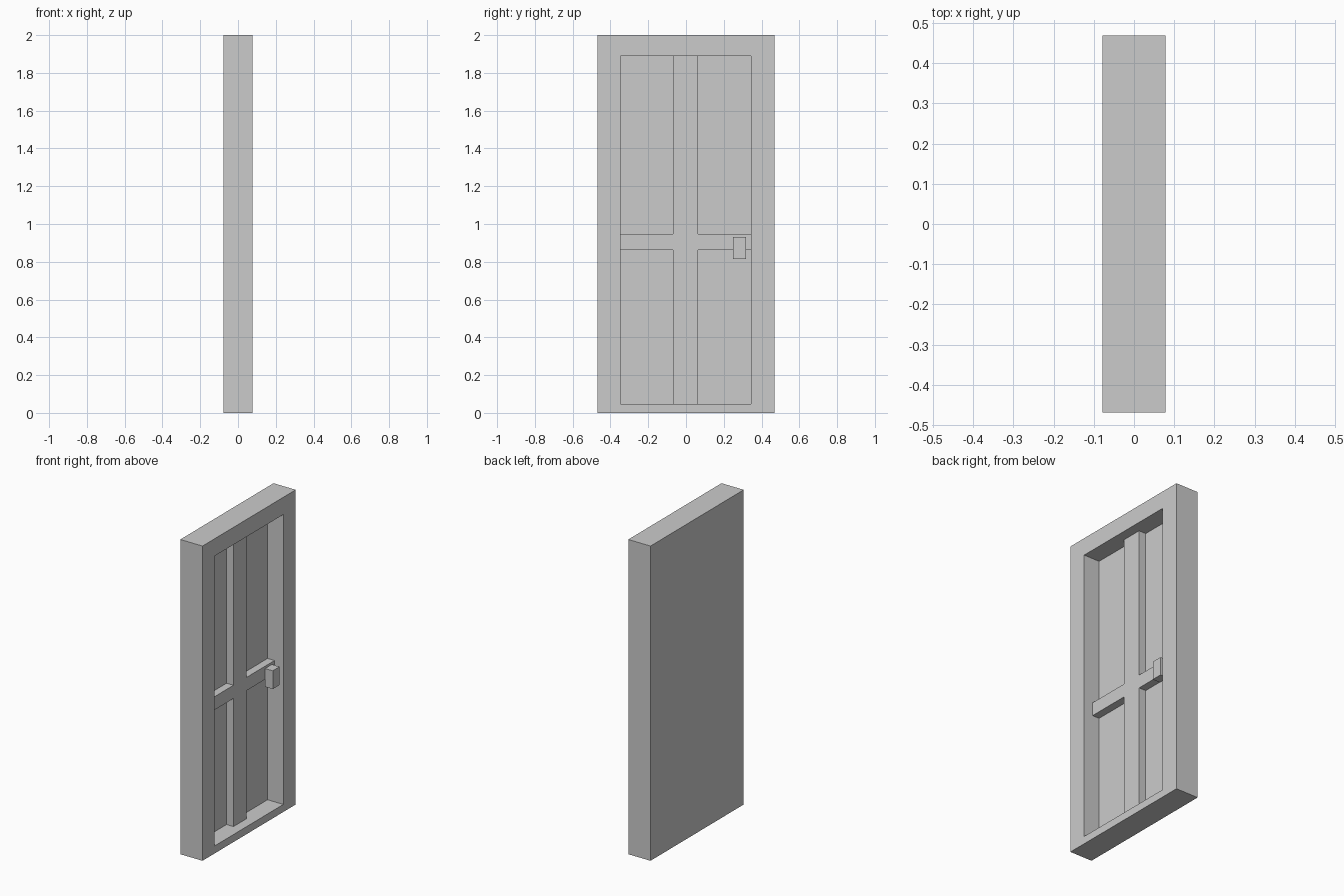
import bpy
import bmesh
from mathutils import Vector

cube = bpy.data.objects.get("Cube")
if cube:
    bpy.data.objects.remove(cube, do_unlink=True)

grey = bpy.data.materials.new("plain_grey")
grey.use_nodes = True
colour = (0.6, 0.6, 0.6, 1)
grey.diffuse_color = colour
grey.node_tree.nodes["Principled BSDF"].inputs["Base Color"].default_value = colour

# Depths along x: outer face, recessed panel, raised bars, handle
FACE, PANEL, BAR, KNOB = 0.078, -0.033, 0.016, 0.07
# Recess opening in y and z
Y0, Y1, Z0, Z1 = -0.347, 0.344, 0.048, 1.89


def finish(name, bm):
    bmesh.ops.recalc_face_normals(bm, faces=bm.faces)
    mesh = bpy.data.meshes.new(name)
    bm.to_mesh(mesh)
    bm.free()
    mesh.materials.append(grey)
    obj = bpy.data.objects.new(name, mesh)
    bpy.context.collection.objects.link(obj)
    return obj


def box(bm, lo, hi):
    lo, hi = Vector(lo), Vector(hi)
    verts = bmesh.ops.create_cube(bm, size=1)["verts"]
    for v in verts:
        v.co = (lo + hi) / 2 + v.co * (hi - lo)


# Door slab with its surround: inset the +x face and sink it to form the recess
bm = bmesh.new()
box(bm, (-FACE, -0.468, 0), (FACE, 0.468, 2))
face = max(bm.faces, key=lambda f: f.calc_center_median().x)
bmesh.ops.inset_individual(bm, faces=[face], thickness=0.1)
for v in face.verts:
    v.co.y = Y0 if v.co.y < 0 else Y1
    v.co.z = Z0 if v.co.z < 1 else Z1
wall = bmesh.ops.extrude_discrete_faces(bm, faces=[face])["faces"][0]
for v in wall.verts:
    v.co.x = PANEL
finish("door_slab", bm)

# Central stile and crossbar as one cross-shaped profile
a, b = -0.068, 0.064
c, d = 0.862, 0.946
outline = [(a, Z0), (b, Z0), (b, c), (Y1, c), (Y1, d), (b, d),
           (b, Z1), (a, Z1), (a, d), (Y0, d), (Y0, c), (a, c)]
bm = bmesh.new()
cross = bm.faces.new([bm.verts.new((PANEL, y, z)) for y, z in outline])
top = bmesh.ops.extrude_face_region(bm, geom=[cross], use_keep_orig=True)["geom"]
for v in top:
    if isinstance(v, bmesh.types.BMVert):
        v.co.x = BAR
finish("cross_bars", bm)

# Block handle on the crossbar, backed onto the panel below it
bm = bmesh.new()
box(bm, (BAR, 0.249, 0.815), (KNOB, 0.317, 0.931))
finish("handle", bm)
